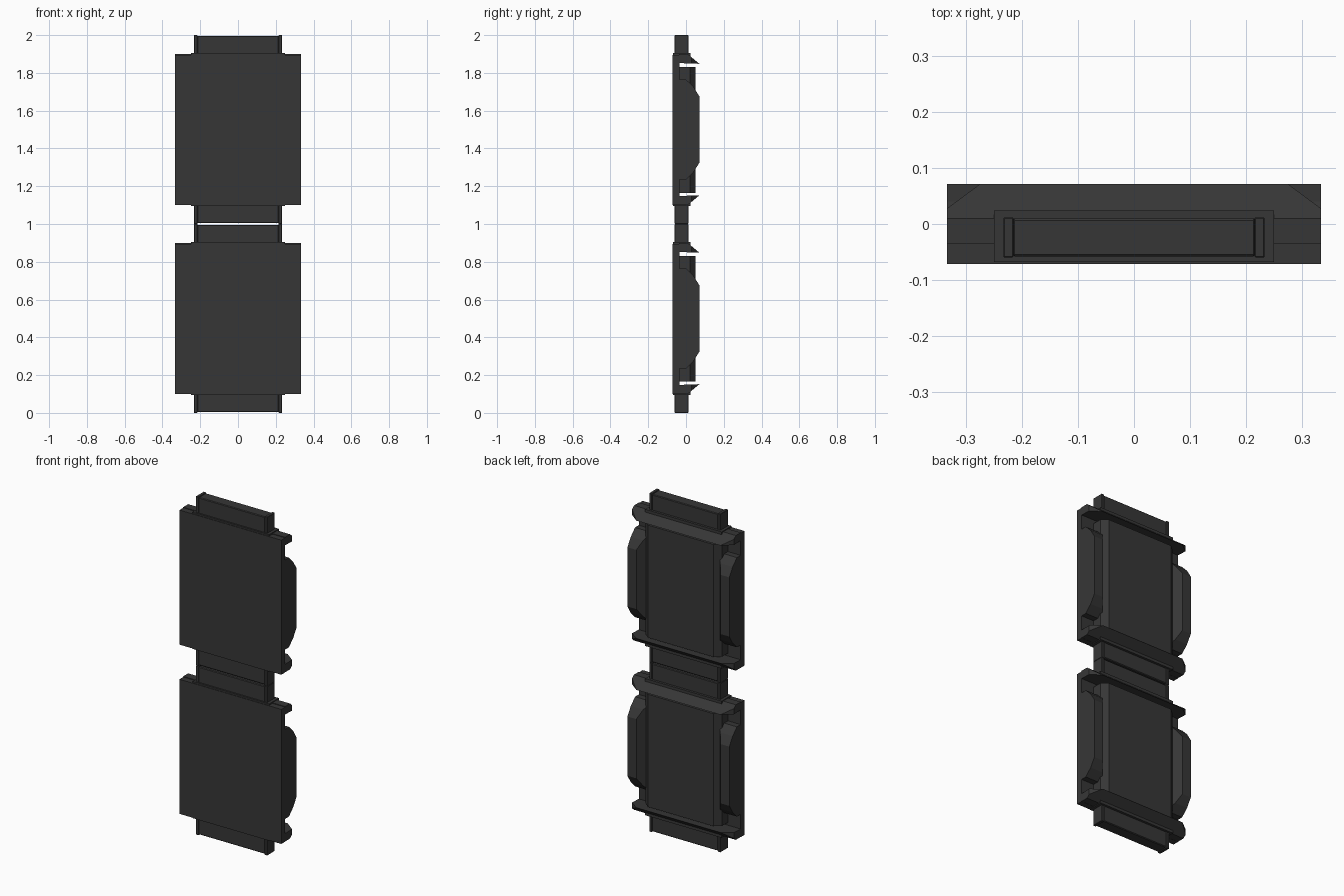
import bpy, bmesh
from mathutils import Vector

if "Cube" in bpy.data.objects:
    bpy.data.objects.remove(bpy.data.objects["Cube"])

mat = bpy.data.materials.new("charcoal grey")
mat.diffuse_color = (0.037, 0.037, 0.037, 1)
mat.use_nodes = True
mat.node_tree.nodes["Principled BSDF"].inputs["Base Color"].default_value = mat.diffuse_color


def prism(name, profile, axis, lo, hi, place, cuts=(), bevel=0.0):
    """Extrude a 2D profile along x (profile = y,z) or z (profile = x,y)."""
    bm = bmesh.new()
    to3 = (lambda p, t: (t, p[0], p[1])) if axis == "x" else (lambda p, t: (p[0], p[1], t))
    face = bm.faces.new([bm.verts.new(to3(p, lo)) for p in profile])
    ext = bmesh.ops.extrude_face_region(bm, geom=[face])
    step = Vector((hi - lo, 0, 0) if axis == "x" else (0, 0, hi - lo))
    bmesh.ops.translate(bm, vec=step, verts=[v for v in ext["geom"] if isinstance(v, bmesh.types.BMVert)])
    for co, no in cuts:
        cut = bmesh.ops.bisect_plane(bm, geom=bm.verts[:] + bm.edges[:] + bm.faces[:],
                                     plane_co=co, plane_no=no, clear_outer=True)
        edges = [g for g in cut["geom_cut"] if isinstance(g, bmesh.types.BMEdge)]
        bmesh.ops.holes_fill(bm, edges=edges, sides=0)
    if bevel:
        bmesh.ops.bevel(bm, geom=bm.edges[:], offset=bevel, segments=1, affect="EDGES")
    for v in bm.verts:
        v.co = place(v.co)
    bmesh.ops.recalc_face_normals(bm, faces=bm.faces[:])
    mesh = bpy.data.meshes.new(name)
    bm.to_mesh(mesh)
    bm.free()
    mesh.materials.append(mat)
    ob = bpy.data.objects.new(name, mesh)
    bpy.context.collection.objects.link(ob)


def rect(a, b, c, d):
    return [(a, c), (b, c), (b, d), (a, d)]


for base in (0, 1):
    up = lambda co, b=base: Vector((co.x, co.y, co.z + b))
    # front cover plate
    prism("front_plate", rect(-0.333, 0.333, -0.071, -0.035), "z", 0.1, 0.895, up)
    # raised housing on the back, with sloping sides
    prism("back_housing", [(-0.25, -0.036), (0.25, -0.036), (0.25, 0.02), (0.215, 0.05),
                           (-0.215, 0.05), (-0.25, 0.02)], "z", 0.165, 0.83, up)
    # side grips with clipped ends
    for s in (-1, 1):
        prism("side_grip", [(-0.036, 0.235), (0.0, 0.235), (0.04, 0.275), (0.071, 0.325),
                            (0.071, 0.675), (0.04, 0.725), (0.0, 0.765), (-0.036, 0.765)],
              "x", 0.235, 0.333, lambda co, s=s, b=base: Vector((s * co.x, co.y, co.z + b)),
              cuts=[(Vector((0.275, 0.071, 0)), Vector((-0.8, 0.6, 0)))])
    # ends: wedge flange, collar and joining stub, mirrored top to bottom
    for top in (True, False):
        end = lambda co, b=base, t=top: Vector((co.x, co.y, (co.z if t else 1 - co.z) + b))
        prism("end_flange", [(-0.036, 0.852), (0.071, 0.848), (0.01, 0.899), (-0.036, 0.899)],
              "x", -0.333, 0.333, end,
              cuts=[(Vector((s * 0.333, 0.028, 0)), Vector((s * 0.043, 0.058, 0)).normalized())
                    for s in (-1, 1)])
        prism("end_collar", rect(-0.25, 0.25, -0.068, 0.024), "z", 0.86, 0.904, end)
        prism("joining_stub", rect(-0.217, 0.217, -0.058, 0.01), "z", 0.88, 0.996, end, bevel=0.004)
        for s in (-1, 1):
            a, b = sorted((s * 0.215, s * 0.233))
            prism("stub_cap", rect(a, b, -0.06, 0.012), "z", 0.88, 1.0, end, bevel=0.002)
